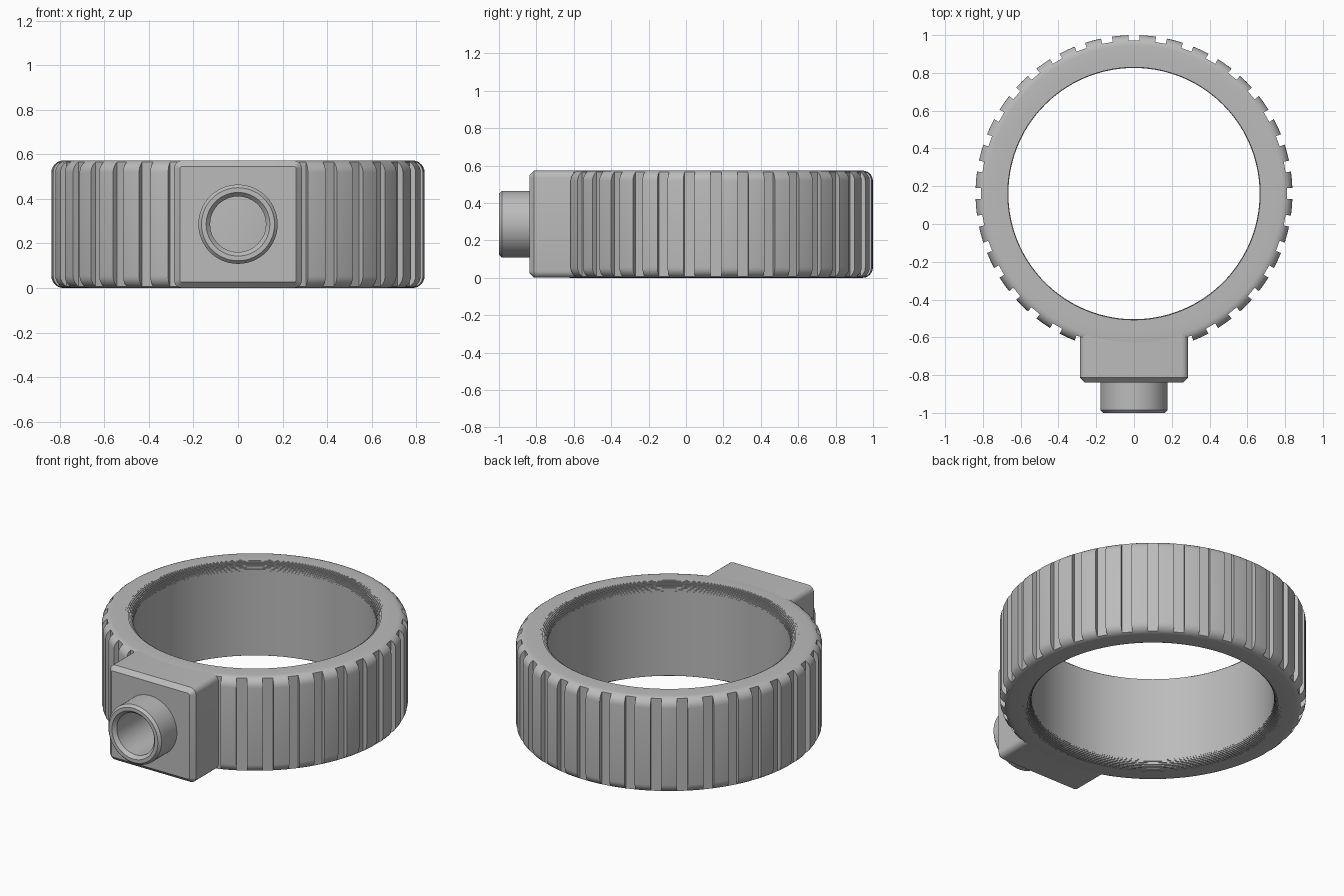
import bpy, bmesh
from math import sin, cos, pi, radians
from mathutils import Matrix, Vector

if "Cube" in bpy.data.objects:
    bpy.data.objects.remove(bpy.data.objects["Cube"], do_unlink=True)

H, R_OUT, R_IN, RING_Y = 0.573, 0.839, 0.665, 0.161
FILLET, STEPS = 0.055, 9

grey = bpy.data.materials.new("plain grey")
grey.use_nodes = True
grey.diffuse_color = (0.5, 0.5, 0.5, 1)
grey.node_tree.nodes["Principled BSDF"].inputs["Base Color"].default_value = (0.5, 0.5, 0.5, 1)


def make(name, bm, helper=False):
    bmesh.ops.recalc_face_normals(bm, faces=bm.faces)
    mesh = bpy.data.meshes.new(name)
    bm.to_mesh(mesh)
    bm.free()
    mesh.materials.append(grey)
    ob = bpy.data.objects.new(name, mesh)
    bpy.context.collection.objects.link(ob)
    ob.hide_render = helper
    return ob


def lathe(profile, segments, matrix):
    """Revolve a closed (radius, height) outline about the z axis."""
    bm = bmesh.new()
    verts = [bm.verts.new((r, 0, z)) for r, z in profile]
    edges = [bm.edges.new((a, b)) for a, b in zip(verts, verts[1:] + verts[:1])]
    bmesh.ops.spin(bm, geom=verts + edges, cent=(0, 0, 0), axis=(0, 0, 1),
                   angle=2 * pi, steps=segments, use_duplicate=False)
    bmesh.ops.remove_doubles(bm, verts=bm.verts, dist=1e-5)
    bm.transform(matrix)
    return bm


def cut(ob, cutter):
    mod = ob.modifiers.new("cut", "BOOLEAN")
    mod.operation, mod.solver, mod.object = "DIFFERENCE", "EXACT", cutter
    bpy.context.view_layer.objects.active = ob
    bpy.ops.object.modifier_apply(modifier=mod.name)
    bpy.data.objects.remove(cutter, do_unlink=True)


def smooth(ob):
    bpy.ops.object.select_all(action="DESELECT")
    ob.select_set(True)
    bpy.context.view_layer.objects.active = ob
    bpy.ops.object.shade_smooth_by_angle(angle=radians(28))


# Ring: rounded outer edges, finely stepped rounding on the inner edges
upper = []
for i in range(7):
    a = i * pi / 12
    upper.append((R_OUT - FILLET * (1 - cos(a)), H - FILLET * (1 - sin(a))))
for i in range(STEPS):
    a, b = i * pi / 2 / STEPS, (i + 1) * pi / 2 / STEPS
    z = H - FILLET * (1 - cos(a))
    r = R_IN + FILLET * (1 - sin(a))
    r_next = R_IN + FILLET * (1 - sin(b))
    upper += [(r, z), (r_next, z)]
upper.append((R_IN, H - FILLET))
lower = [(r, H - z) for r, z in reversed(upper)]
ring = make("grip_ring", lathe(upper + lower, 144, Matrix.Translation((0, RING_Y, 0))))

# Grip grooves every ten degrees, left out behind the mounting block
bm = bmesh.new()
for i in range(36):
    if i in (26, 27, 28):
        continue
    spot = (Matrix.Translation((0, RING_Y, H / 2)) @ Matrix.Rotation(radians(i * 10), 4, "Z")
            @ Matrix.Translation((R_OUT + 0.025, 0, 0)) @ Matrix.Diagonal((0.108, 0.058, 1, 1)))
    bmesh.ops.create_cube(bm, size=1, matrix=spot)
cut(ring, make("groove_cutter", bm, True))
smooth(ring)

# Mounting block with rounded long edges and a chamfered front
FRONT, BACK = -0.838, -0.57
bm = bmesh.new()
bmesh.ops.create_cube(bm, size=1, matrix=Matrix.Translation((0, (FRONT + BACK) / 2, H / 2))
                      @ Matrix.Diagonal((0.574, BACK - FRONT, H - 0.001, 1)))
long_edges = [e for e in bm.edges if abs(e.verts[0].co.y - e.verts[1].co.y) > 0.1]
bmesh.ops.bevel(bm, geom=long_edges, offset=0.035, segments=5, profile=0.5, affect="EDGES")
front_edges = [e for e in bm.edges if all(v.co.y < FRONT + 0.001 for v in e.verts)]
bmesh.ops.bevel(bm, geom=front_edges, offset=0.026, segments=1, affect="EDGES")
block = make("mounting_block", bm)

# Pocket that takes the spout
FACE_FRONT = Matrix.Translation((0, 0, H / 2)) @ Matrix.Rotation(pi / 2, 4, "X")
bm = bmesh.new()
bmesh.ops.create_cone(bm, cap_ends=True, segments=64, radius1=0.15, radius2=0.15, depth=0.4,
                      matrix=FACE_FRONT @ Matrix.Translation((0, 0, 0.82)))
cut(block, make("pocket_cutter", bm, True))
smooth(block)

# Spout: hollow tube with a chamfered lip and a closed end inside the block
outline = [(0, 0.6), (0.16, 0.6), (0.16, 0.8), (0.178, 0.8), (0.178, 0.985), (0.164, 1.0),
           (0.143, 1.0), (0.125, 0.98), (0.125, 0.63), (0, 0.63)]
spout = make("spout", lathe(outline, 64, FACE_FRONT))
smooth(spout)
